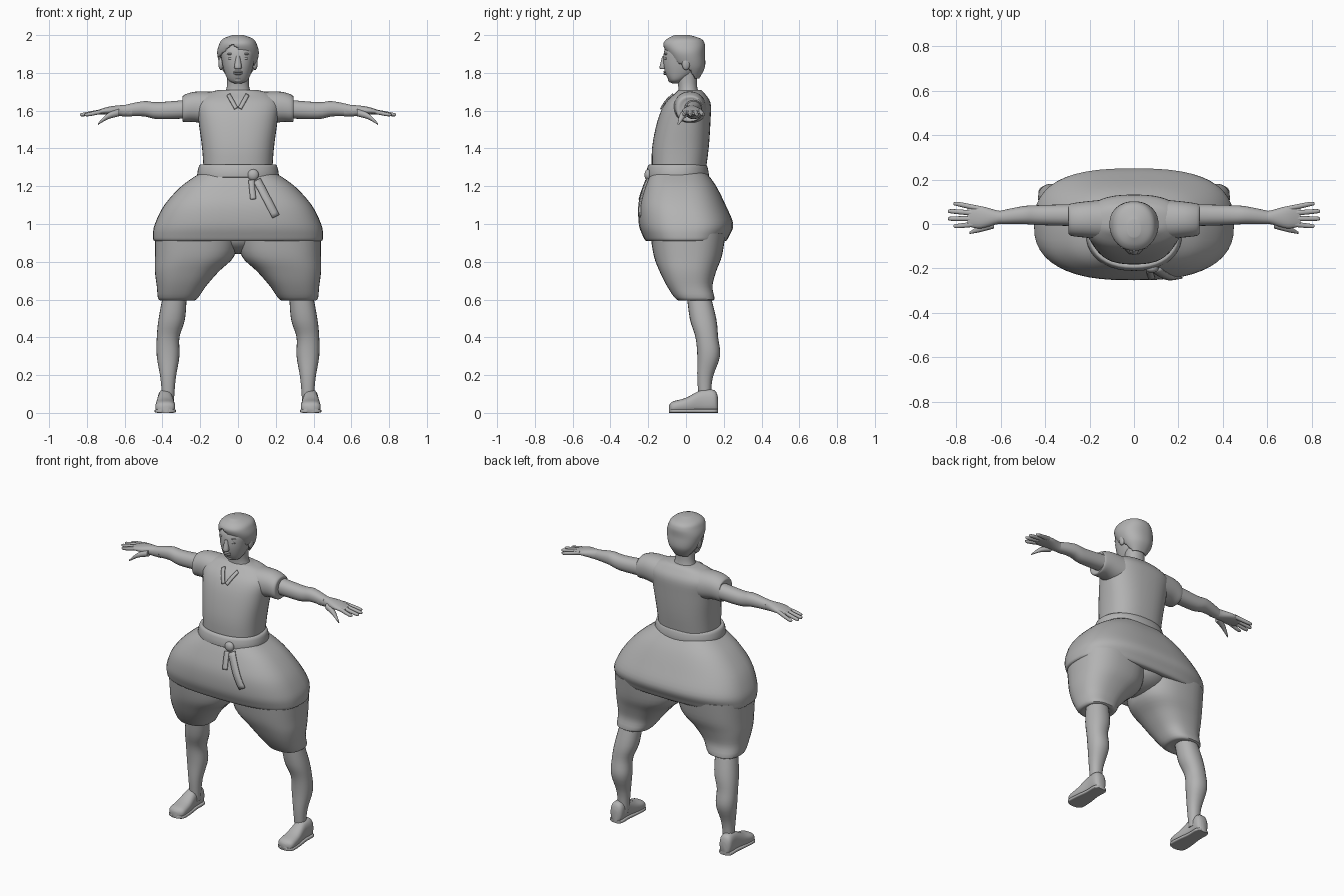
import bpy, bmesh, math

if "Cube" in bpy.data.objects:
    bpy.data.objects.remove(bpy.data.objects["Cube"])

grey = bpy.data.materials.new("plain_grey")
grey.use_nodes = True
grey.diffuse_color = (.45, .45, .45, 1)
grey.node_tree.nodes["Principled BSDF"].inputs["Base Color"].default_value = grey.diffuse_color


def finish(name, bm, mirror=False):
    """Turn a bmesh into a smooth shaded object, mirrored when paired."""
    bmesh.ops.recalc_face_normals(bm, faces=bm.faces[:])
    mesh = bpy.data.meshes.new(name)
    bm.to_mesh(mesh)
    bm.free()
    mesh.materials.append(grey)
    obj = bpy.data.objects.new(name, mesh)
    bpy.context.collection.objects.link(obj)
    bpy.ops.object.select_all(action='DESELECT')
    obj.select_set(True)
    bpy.context.view_layer.objects.active = obj
    bpy.ops.object.shade_smooth_by_angle(angle=math.radians(50))
    if mirror:
        obj.modifiers.new("mirror", 'MIRROR').use_mirror_merge = False
    return obj


def blend(before, start, end, after, t):
    """Smooth curve between two values, guided by their neighbours."""
    slope_in, slope_out = (end - before) / 2, (after - start) / 2
    ease = t * t * (3 - 2 * t)
    return (start + (end - start) * ease
            + slope_in * t * (1 - t) ** 2 - slope_out * t * t * (1 - t))


def smooth_rings(rings, steps):
    padded = [rings[0], *rings, rings[-1]]
    result = []
    for group in zip(padded, padded[1:], padded[2:], padded[3:]):
        for step in range(steps):
            result.append([blend(*values, step / steps) for values in zip(*group)])
    return result + [rings[-1]]


def loft_mesh(rings, axis='z', sides=32, power=2.2, steps=4):
    """Skin rounded rings: position, two centre values, two radii."""
    bm = bmesh.new()
    loops = []
    for pos, centre_a, centre_b, radius_a, radius_b in smooth_rings(rings, steps):
        loop = []
        for k in range(sides):
            angle = math.tau * k / sides
            u, v = math.cos(angle), math.sin(angle)
            a = centre_a + radius_a * math.copysign(abs(u) ** (2 / power), u)
            b = centre_b + radius_b * math.copysign(abs(v) ** (2 / power), v)
            place = {'x': (pos, a, b), 'y': (a, pos, b), 'z': (a, b, pos)}
            loop.append(bm.verts.new(place[axis]))
        loops.append(loop)
    for low, high in zip(loops, loops[1:]):
        for k in range(sides):
            bm.faces.new((low[k - 1], low[k], high[k], high[k - 1]))
    bm.faces.new(loops[0])
    bm.faces.new(loops[-1])
    return bm


def loft(name, rings, mirror=False, **options):
    return finish(name, loft_mesh(rings, **options), mirror)


def centred(rows):
    """Rings on the middle plane: height, depth, half width, half depth."""
    return [(z, 0, y, wide, deep) for z, y, wide, deep in rows]


def circles(rows):
    """Rings of equal radius both ways."""
    return [(*row, row[-1]) for row in rows]


def blob(name, centre, radii, mirror=False):
    bm = bmesh.new()
    bmesh.ops.create_uvsphere(bm, u_segments=20, v_segments=12, radius=1)
    bmesh.ops.scale(bm, vec=radii, verts=bm.verts[:])
    bmesh.ops.translate(bm, vec=centre, verts=bm.verts[:])
    return finish(name, bm, mirror)


def cloth_strip(name, start, end, width, target, mirror=False):
    """Thin band laid on the front of another part."""
    bm = bmesh.new()
    dx, dz = end[0] - start[0], end[1] - start[1]
    half = width / 2 / math.hypot(dx, dz)
    rows = []
    for i in range(11):
        x, z = start[0] + dx * i / 10, start[1] + dz * i / 10
        rows.append([bm.verts.new((x - side * half * dz, -.5, z + side * half * dx))
                     for side in (-1, 0, 1)])
    for upper, lower in zip(rows, rows[1:]):
        for k in range(2):
            bm.faces.new((upper[k], upper[k + 1], lower[k + 1], lower[k]))
    obj = finish(name, bm, mirror)
    wrap = obj.modifiers.new("wrap", 'SHRINKWRAP')
    wrap.target = target
    wrap.wrap_method = 'PROJECT'
    wrap.wrap_mode = 'ABOVE_SURFACE'
    wrap.use_project_y = True
    wrap.offset = .005
    solid = obj.modifiers.new("thickness", 'SOLIDIFY')
    solid.thickness = .008
    solid.offset = 0


# Tunic: upper body, sleeves, flared skirt, sash and collar
tunic = loft("tunic_body", centred([
    (1.25, -.04, .18, .14), (1.4, -.03, .19, .15), (1.55, -.01, .21, .14),
    (1.64, .01, .22, .12), (1.69, .02, .17, .08), (1.71, .02, .1, .06)]), power=2.5, sides=40)
loft("sleeve", circles([
    (.13, .02, 1.61, .09), (.23, .02, 1.62, .08), (.29, .02, 1.61, .07), (.29, .03, 1.61, .05)]),
    mirror=True, axis='x')
skirt = loft("tunic_skirt", centred([
    (1.27, -.04, .2, .15), (1.2, -.03, .3, .19), (1.1, -.02, .39, .23), (1, 0, .44, .25),
    (.94, 0, .45, .23), (.91, 0, .44, .21), (.92, 0, .38, .17)]), power=2.7, sides=48)
sash_bottom, sash_top = 1.25, 1.31
loft("sash", centred([(z, -.045, .2 + grow, .15 + grow) for z, grow in (
    (sash_bottom, -.02), (sash_bottom, .015), (sash_top, .005), (sash_top, -.02))]), sides=40)
blob("sash_knot", (.08, -.2, 1.26), (.03, .02, .03))
cloth_strip("sash_long_end", (.1, 1.23), (.2, 1.04), .04, skirt)
cloth_strip("sash_short_end", (.07, 1.23), (.08, 1.13), .03, skirt)
cloth_strip("collar", (.05, 1.68), (.01, 1.61), .02, tunic, mirror=True)

# Baggy short trousers
loft("trouser_leg", [
    (.95, .22, .01, .22, .2), (.83, .23, .01, .21, .18), (.75, .27, .01, .17, .15),
    (.67, .3, .02, .13, .12), (.6, .32, .05, .1, .1), (.6, .32, .05, .06, .06)],
    mirror=True, power=2.5, sides=36)
blob("trouser_seat", (0, .03, .94), (.18, .16, .1))

# Bare legs
loft("lower_leg", circles([
    (.66, .33, .06, .06), (.5, .35, .09, .07), (.4, .37, .11, .06),
    (.3, .37, .12, .06), (.18, .37, .1, .04), (.05, .37, .1, .03)]), mirror=True, sides=24)

# Shoes: the sole repeats the upper's outline, slightly wider
shoe_x, sole_half = .385, .01
outline = [(-.09, .02, .02), (-.07, .05, .03), (0, .05, .04),
           (.08, .04, .06), (.15, .04, .06), (.17, .02, .04)]
for name, rows, power in (
        ("shoe", [(y, shoe_x, tall, wide, tall) for y, wide, tall in outline], 2.5),
        ("shoe_sole", [(y, shoe_x, sole_half, wide + .004, sole_half)
                       for y, wide, tall in outline], 5)):
    loft(name, rows, mirror=True, axis='y', sides=24, power=power)

# Arms and hands
loft("arm", circles([
    (.24, .04, 1.61, .05), (.42, .04, 1.6, .045), (.5, .04, 1.61, .04), (.6, .03, 1.6, .03)]),
    mirror=True, axis='x', sides=24)
loft("palm", [
    (.56, .03, 1.6, .03, .03), (.61, .03, 1.6, .03, .03), (.69, .03, 1.6, .05, .02),
    (.75, .03, 1.59, .04, .01)], mirror=True, axis='x', sides=24)
for i, label in enumerate(("little", "ring", "middle", "index")):
    base, tip = .07 - .023 * i, .09 - .033 * i
    reach = .84 - .012 * (i - 1.5) ** 2
    loft(label + "_finger", circles([
        (.7, base, 1.6, .012), (reach - .02, tip, 1.58, .01), (reach, tip, 1.58, .004)]),
        mirror=True, axis='x', sides=12)
loft("thumb", circles([(.63, 0, 1.59, .02), (.69, -.02, 1.57, .016), (.74, -.04, 1.53, .005)]),
     mirror=True, axis='x', sides=12)

# Neck, head and face
loft("neck", centred([(1.64, .02, .1, .07), (1.72, .01, .06, .05), (1.82, 0, .06, .06)]))
loft("head", centred([
    (1.745, -.055, .02, .02), (1.76, -.05, .05, .04), (1.8, -.03, .07, .08),
    (1.86, -.02, .085, .1), (1.93, -.01, .09, .1), (1.98, -.01, .04, .05)]), sides=36)
loft("nose", centred([(1.82, -.12, .01, .01), (1.83, -.12, .02, .02), (1.89, -.11, .01, .015)]),
     sides=16)
blob("eyelid", (.034, -.104, 1.876), (.02, .01, .008), True)
blob("brow", (.036, -.104, 1.9), (.024, .01, .006), True)
for name, height in (("upper_lip", 1.805), ("lower_lip", 1.795)):
    blob(name, (0, -.11, height), (.024, .01, .006))
blob("chin", (0, -.08, 1.765), (.024, .016, .016))
blob("ear", (.09, 0, 1.85), (.014, .022, .035), True)

# Hair: a shell opened around the face, parted to one side
hair = loft_mesh(centred([
    (1.77, .04, .05, .03), (1.83, .02, .09, .08), (1.9, 0, .11, .1), (1.95, -.01, .1, .11),
    (1.98, -.01, .08, .09), (2, -.02, .03, .04)]), sides=72, steps=8)
opening = []
for face in hair.faces:
    spot = face.calc_center_median()
    hairline = 1.955 - .95 * abs(spot.x + .03)
    if spot.z < hairline and spot.y < .03 - .6 * (spot.z - 1.8):
        opening.append(face)
bmesh.ops.delete(hair, geom=opening, context='FACES')
finish("hair", hair).modifiers.new("thickness", 'SOLIDIFY').thickness = .016
